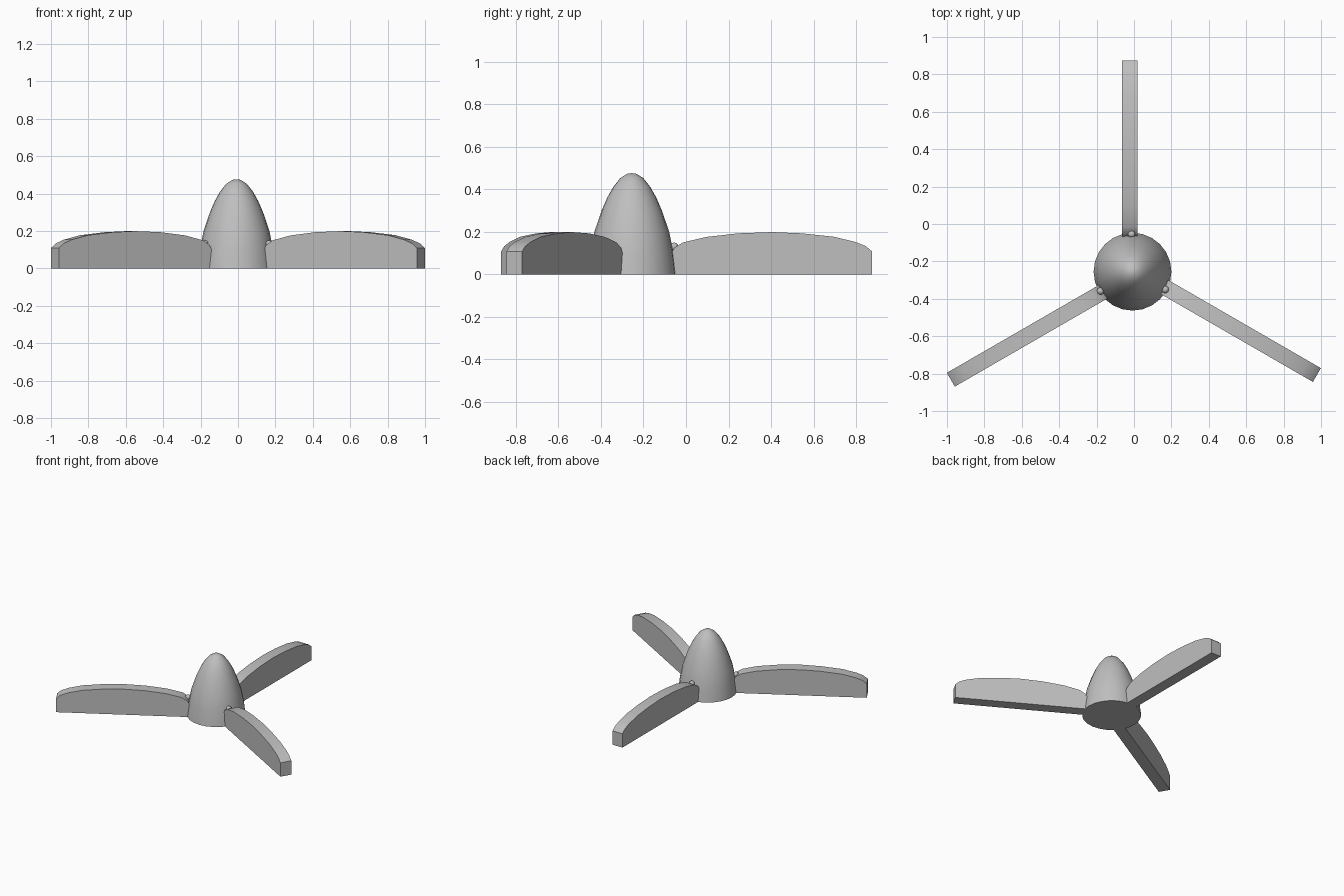
import bpy
import bmesh
import math
from mathutils import Matrix, Vector

cube = bpy.data.objects.get("Cube")
if cube:
    bpy.data.objects.remove(cube, do_unlink=True)

CENTRE = Vector((-0.008, -0.255, 0))
BLADE_OFFSET = -0.0145
BLADE_WIDTH = 0.085

grey = bpy.data.materials.new("light grey")
grey.use_nodes = True
grey.diffuse_color = (0.52, 0.52, 0.52, 1)
grey.node_tree.nodes["Principled BSDF"].inputs["Base Color"].default_value = grey.diffuse_color


def finish(bm, name, angle, turn=0):
    """Turn the mesh into a smooth-shaded object placed around the hub axis."""
    bmesh.ops.recalc_face_normals(bm, faces=bm.faces)
    bm.transform(Matrix.Translation(CENTRE) @ Matrix.Rotation(turn, 4, "Z"))
    mesh = bpy.data.meshes.new(name)
    bm.to_mesh(mesh)
    bm.free()
    mesh.materials.append(grey)
    obj = bpy.data.objects.new(name, mesh)
    bpy.context.collection.objects.link(obj)
    bpy.ops.object.select_all(action="DESELECT")
    obj.select_set(True)
    bpy.context.view_layer.objects.active = obj
    bpy.ops.object.shade_smooth_by_angle(angle=math.radians(angle))


# Bullet-shaped hub, spun from a radius and height profile
hub_profile = [(0, 0), (0.208, 0), (0.196, 0.1), (0.176, 0.2), (0.142, 0.3),
               (0.116, 0.36), (0.088, 0.41), (0.054, 0.453), (0.022, 0.473), (0, 0.476)]
bm = bmesh.new()
verts = [bm.verts.new((r, 0, z)) for r, z in hub_profile]
edges = [bm.edges.new(pair) for pair in zip(verts, verts[1:])]
bmesh.ops.spin(bm, geom=verts + edges, cent=(0, 0, 0), axis=(0, 0, 1),
               angle=math.tau, steps=24, use_merge=True)
bmesh.ops.remove_doubles(bm, verts=bm.verts, dist=0.0005)
finish(bm, "hub", 50)

# Three blades: arched side outline given thickness, with a small bead at the root
blade_outline = [(0.18, 0), (0.18, 0.09), (0.2, 0.125), (0.24, 0.15), (0.35, 0.176),
                 (0.5, 0.193), (0.66, 0.199), (0.8, 0.193), (0.95, 0.177),
                 (1.05, 0.153), (1.1, 0.133), (1.13, 0.108), (1.13, 0)]
for i, side in enumerate(("back", "right", "left")):
    turn = i * math.tau / 3

    bm = bmesh.new()
    x = BLADE_OFFSET - BLADE_WIDTH / 2
    face = bm.faces.new([bm.verts.new((x, r, z)) for r, z in blade_outline])
    extruded = bmesh.ops.extrude_face_region(bm, geom=[face], use_keep_orig=True)
    moved = [v for v in extruded["geom"] if isinstance(v, bmesh.types.BMVert)]
    bmesh.ops.translate(bm, verts=moved, vec=(BLADE_WIDTH, 0, 0))
    finish(bm, side + "_blade", 35, turn)

    bm = bmesh.new()
    bmesh.ops.create_uvsphere(bm, u_segments=10, v_segments=6, radius=0.02)
    bm.transform(Matrix.Translation((BLADE_OFFSET + 0.01, 0.2, 0.13)))
    finish(bm, side + "_blade_root_bead", 60, turn)
